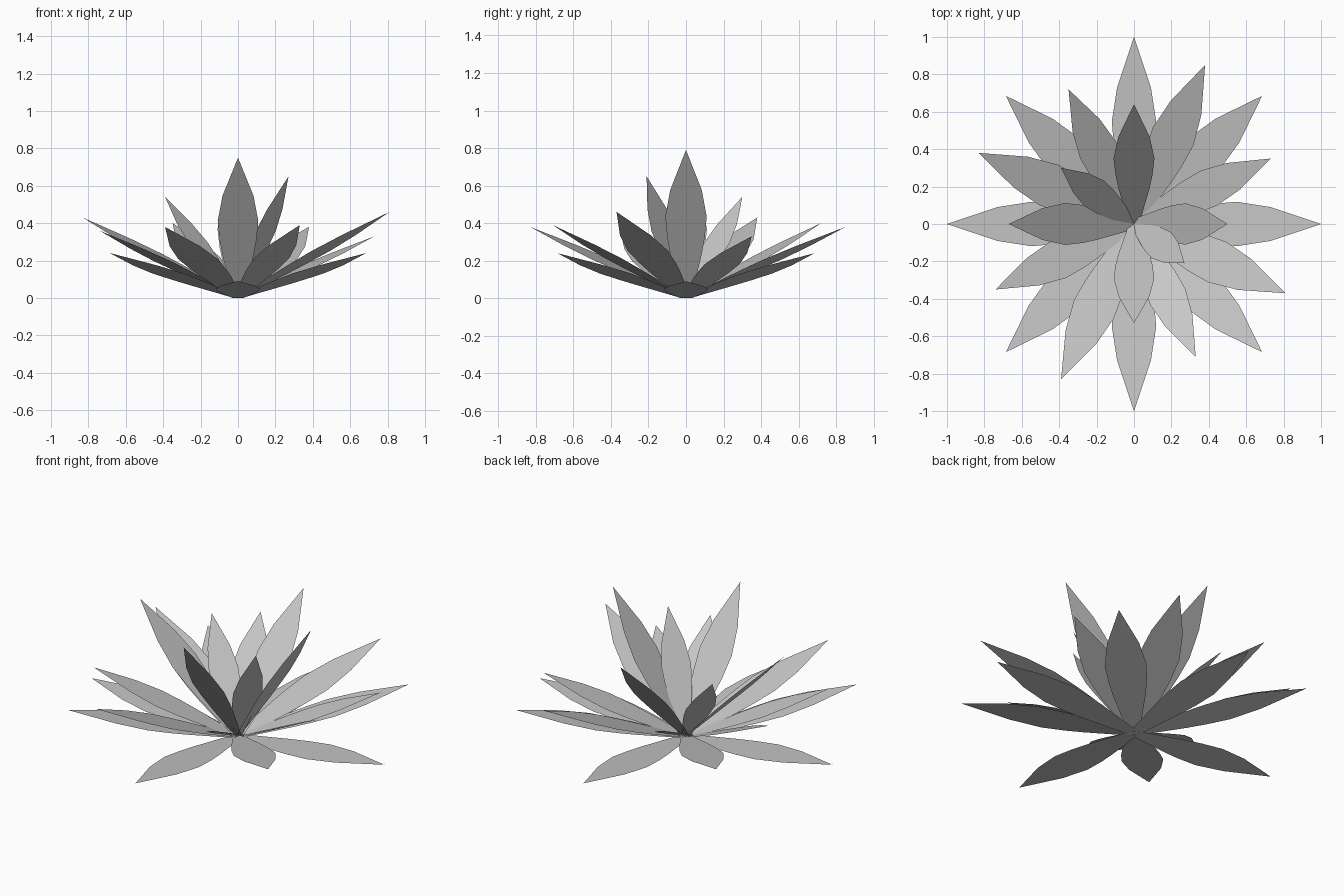
import bpy
from mathutils import Vector

cube = bpy.data.objects.get("Cube")
if cube:
    bpy.data.objects.remove(cube, do_unlink=True)

# One flat grey for every leaf
grey = bpy.data.materials.new("pale_grey")
grey.use_nodes = True
colour = (0.57, 0.57, 0.57, 1)
grey.diffuse_color = colour
grey.node_tree.nodes["Principled BSDF"].inputs["Base Color"].default_value = colour

# Leaf outline: fraction of length, half width relative to length
PROFILE = [(0, 0.03), (0.1, 0.05), (0.2, 0.07), (0.3, 0.09),
           (0.41, 0.107), (0.55, 0.118), (0.73, 0.09)]


def leaf(name, tip):
    """Flat pointed leaf from the plant's centre to the given tip."""
    tip = Vector(tip)
    side = tip.cross(Vector((0, 0, 1))).normalized() * tip.length
    right = [tip * t + side * w for t, w in PROFILE]
    left = [tip * t - side * w for t, w in reversed(PROFILE)]
    points = right + [tip] + left
    mesh = bpy.data.meshes.new(name)
    mesh.from_pydata(points, [], [range(len(points))])
    mesh.materials.append(grey)
    mesh.update()
    bpy.context.collection.objects.link(bpy.data.objects.new(name, mesh))


# Leaf tips, ring by ring
rings = {
    # Lowest leaves, nearly flat on the ground
    "ground_leaf": [(1, 0, 0.09), (0, 1, 0.09), (-1, 0, 0.09), (0, -1, 0.09)],
    # Diagonal leaves just above them
    "diagonal_leaf": [(x * 0.685, y * 0.685, 0.24) for x in (-1, 1) for y in (-1, 1)],
    # Leaves that fill the gaps, rising further
    "middle_leaf": [(0.38, 0.85, 0.38), (0.73, 0.35, 0.33),
                    (0.81, -0.37, 0.46), (0.33, -0.71, 0.39),
                    (-0.39, -0.83, 0.38), (-0.74, -0.35, 0.36),
                    (-0.83, 0.38, 0.43), (-0.35, 0.72, 0.40)],
    # Steep leaves of the heart
    "heart_leaf": [(0, 0.64, 0.67), (-0.39, 0.3, 0.54), (-0.67, 0, 0.67),
                   (0, -0.53, 0.75), (0.27, -0.21, 0.65), (0.5, 0, 0.79)],
}
for ring, tips in rings.items():
    for number, tip in enumerate(tips, 1):
        leaf(f"{ring}_{number}", tip)
